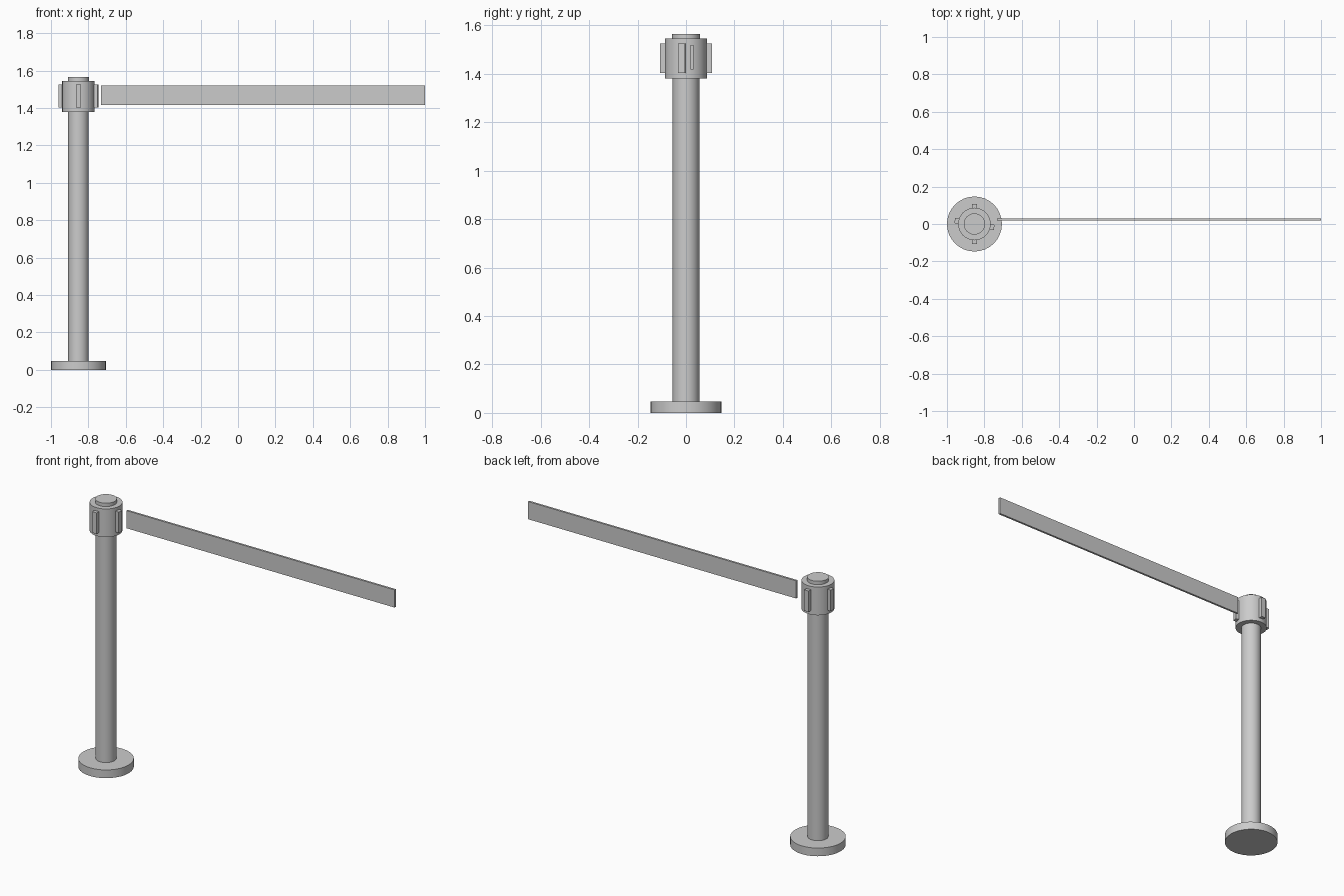
import bpy, math
from mathutils import Matrix

if "Cube" in bpy.data.objects:
    bpy.data.objects.remove(bpy.data.objects["Cube"])

POST_X = -0.853


def cylinder(name, radius, z0, z1):
    bpy.ops.mesh.primitive_cylinder_add(
        vertices=32, radius=radius, depth=z1 - z0,
        location=(POST_X, 0, (z0 + z1) / 2))
    ob = bpy.context.object
    ob.name = name
    bpy.ops.object.shade_smooth_by_angle(angle=math.radians(30))
    return ob


def box(name, lo, hi):
    bpy.ops.mesh.primitive_cube_add(size=1)
    ob = bpy.context.object
    ob.name = name
    size = [b - a for a, b in zip(lo, hi)]
    mid = [(a + b) / 2 for a, b in zip(lo, hi)]
    ob.data.transform(Matrix.Translation(mid) @ Matrix.Diagonal((*size, 1)))
    return ob


# Stacked round parts
cylinder("base", 0.147, 0.0, 0.048)
cylinder("post", 0.055, 0.048, 1.38)
cylinder("head", 0.087, 1.38, 1.545)
cylinder("cap", 0.057, 1.545, 1.565)

# Belt clips around the head; the two side ones are slightly turned
for name, angle in (("front", -90), ("back", 90), ("right", -10), ("left", 170)):
    clip = box(name + "_clip", (0.075, -0.014, 1.403), (0.107, 0.014, 1.526))
    clip.location.x = POST_X
    clip.rotation_euler.z = math.radians(angle)

# Stretched belt, just clear of the head
box("belt", (-0.733, 0.018, 1.417), (1.0, 0.03, 1.52))
